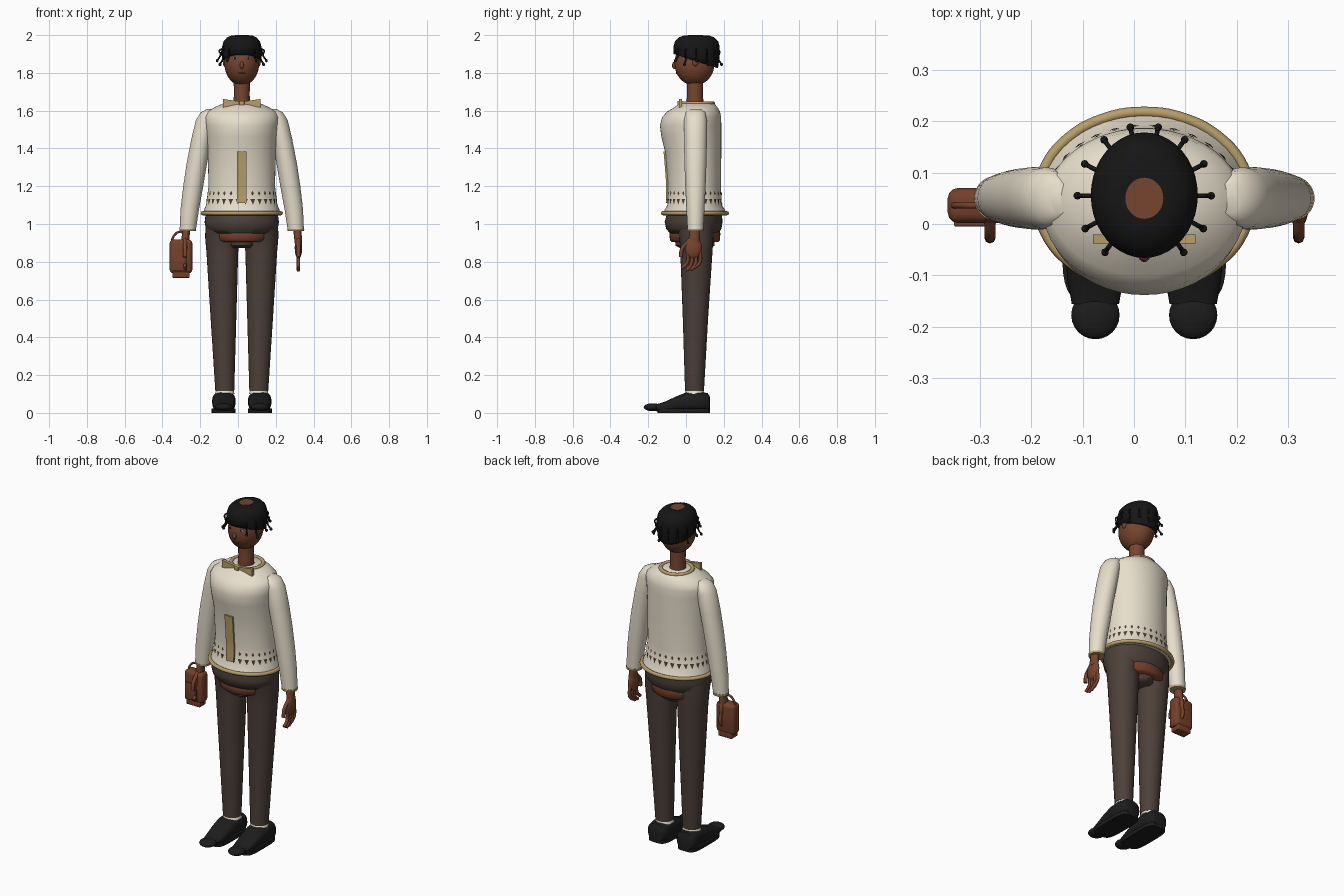
import bpy, bmesh, math
from mathutils import Vector

cube = bpy.data.objects.get("Cube")
if cube:
    bpy.data.objects.remove(cube, do_unlink=True)

CX = 0.02   # body centre line; the bag widens the right side


def material(name, rgb):
    m = bpy.data.materials.new(name)
    m.use_nodes = True
    col = [(c / 255) ** 2.2 for c in rgb] + [1]
    m.diffuse_color = col
    b = m.node_tree.nodes["Principled BSDF"]
    b.inputs["Base Color"].default_value = col
    b.inputs["Roughness"].default_value = 0.8
    return m


SKIN = material("warm brown skin", (118, 70, 50))
HAIR = material("black hair", (28, 28, 29))
SHOE = material("black leather", (34, 34, 35))
KNIT = material("cream knit", (232, 223, 204))
TAN = material("tan trim", (182, 157, 106))
CLOTH = material("dark brown cloth", (78, 66, 60))
BAG = material("brown leather", (116, 66, 47))
MOTIF = material("dark motif", (80, 64, 52))
WHITE = material("eye white", (215, 205, 195))


def finish(name, bm, mat, angle=50):
    bmesh.ops.recalc_face_normals(bm, faces=bm.faces)
    me = bpy.data.meshes.new(name)
    bm.to_mesh(me)
    bm.free()
    ob = bpy.data.objects.new(name, me)
    bpy.context.collection.objects.link(ob)
    me.materials.append(mat)
    bpy.ops.object.select_all(action='DESELECT')
    ob.select_set(True)
    bpy.context.view_layer.objects.active = ob
    bpy.ops.object.shade_smooth_by_angle(angle=math.radians(angle))
    return ob


def spow(v, p):
    return math.copysign(abs(v) ** p, v)


def loft(name, rings, mat, n=32, axis='z', p=1.0, angle=50):
    """Rings of (level, centre x, half x, low, high), stacked along z or y."""
    bm, loops = bmesh.new(), []
    for t, cx, rx, lo, hi in rings:
        loop = []
        for i in range(n):
            a = math.tau * i / n
            u = CX + cx + rx * spow(math.cos(a), p)
            v = (lo + hi) / 2 + (hi - lo) / 2 * spow(math.sin(a), p)
            loop.append(bm.verts.new((u, v, t) if axis == 'z' else (u, t, v)))
        loops.append(loop)
    for a, b in zip(loops, loops[1:]):
        for i in range(n):
            bm.faces.new((a[i], a[(i + 1) % n], b[(i + 1) % n], b[i]))
    bm.faces.new(loops[0])
    bm.faces.new(loops[-1])
    return finish(name, bm, mat, angle)


def ball(name, c, r, mat, n=24):
    bm = bmesh.new()
    bmesh.ops.create_uvsphere(bm, u_segments=n, v_segments=n // 2, radius=1)
    for v in bm.verts:
        v.co = Vector((CX + c[0] + v.co.x * r[0], c[1] + v.co.y * r[1], c[2] + v.co.z * r[2]))
    return finish(name, bm, mat)


def box(name, c, half, mat, bevel=0.0):
    bm = bmesh.new()
    bmesh.ops.create_cube(bm, size=2)
    for v in bm.verts:
        v.co = Vector((CX + c[0] + v.co.x * half[0], c[1] + v.co.y * half[1], c[2] + v.co.z * half[2]))
    if bevel:
        bmesh.ops.bevel(bm, geom=bm.edges[:], offset=bevel, segments=3, profile=0.5, affect='EDGES')
    return finish(name, bm, mat, 35)


def tube(name, pts, r, mat, closed=False):
    cu = bpy.data.curves.new(name, 'CURVE')
    cu.dimensions = '3D'
    cu.bevel_depth, cu.bevel_resolution, cu.resolution_u = r, 2, 5
    cu.use_fill_caps = True
    s = cu.splines.new('BEZIER')
    s.bezier_points.add(len(pts) - 1)
    for bp, q in zip(s.bezier_points, pts):
        bp.co = (CX + q[0], q[1], q[2])
        bp.handle_left_type = bp.handle_right_type = 'AUTO'
    s.use_cyclic_u = closed
    cu.materials.append(mat)
    ob = bpy.data.objects.new(name, cu)
    bpy.context.collection.objects.link(ob)
    return ob


def hoop(name, z, rx, lo, hi, r, mat, n=16):
    pts = [(rx * math.cos(math.tau * i / n),
            (lo + hi) / 2 + (hi - lo) / 2 * math.sin(math.tau * i / n), z) for i in range(n)]
    return tube(name, pts, r, mat, True)


# Sweater body
TORSO = [(1.05, 0, .203, -.12, .215), (1.075, 0, .2, -.113, .207), (1.1, 0, .189, -.099, .19),
         (1.2, 0, .176, -.096, .185), (1.38, 0, .18, -.11, .187), (1.46, 0, .186, -.13, .187),
         (1.52, 0, .192, -.138, .187), (1.565, 0, .197, -.127, .186), (1.595, 0, .185, -.1, .18),
         (1.62, 0, .14, -.058, .165), (1.64, 0, .095, -.032, .148)]
loft("sweater_body", TORSO, KNIT, 48)
hoop("sweater_hem", 1.057, .207, -.122, .217, .011, TAN)
hoop("collar", 1.638, .088, -.025, .143, .011, TAN)


def on_torso(a, z, out=.003):
    for r, s in zip(TORSO, TORSO[1:]):
        if r[0] <= z <= s[0]:
            k = (z - r[0]) / (s[0] - r[0])
            _, _, rx, lo, hi = [p + (q - p) * k for p, q in zip(r, s)]
            return (CX + (rx + out) * math.cos(a),
                    (lo + hi) / 2 + ((hi - lo) / 2 + out) * math.sin(a), z)


# Knitted motif rows: small diamonds above, pointed triangles below
bm = bmesh.new()
COUNT = 30
for i in range(COUNT):
    a = math.tau * i / COUNT
    w = .072
    for shape in ([(-w, 1.133), (w, 1.133), (0, 1.102)],
                  [(-w * .6, 1.163), (0, 1.15), (w * .6, 1.163), (0, 1.175)]):
        bm.faces.new([bm.verts.new(on_torso(a + d, z)) for d, z in shape])
finish("knit_motif", bm, MOTIF)

# Front placket follows the sweater front
bm = bmesh.new()
rows = []
for k in range(9):
    z = 1.11 + .275 * k / 8
    y = on_torso(-math.pi / 2, z, .008)[1]
    rows.append([bm.verts.new((x, yy, z)) for x, yy in
                 ((CX - .026, y + .02), (CX - .026, y), (CX + .026, y), (CX + .026, y + .02))])
for a, b in zip(rows, rows[1:]):
    for i in range(3):
        bm.faces.new((a[i], a[i + 1], b[i + 1], b[i]))
bm.faces.new(rows[0])
bm.faces.new(rows[-1])
finish("front_placket", bm, TAN, 30)

# Bow at the collar
for s in (-1, 1):
    bm = bmesh.new()
    prof = [(.006, 1.633), (.1, 1.617), (.1, 1.662), (.006, 1.648)]
    f = bm.faces.new([bm.verts.new((CX + s * x, -.038, z)) for x, z in prof])
    g = bmesh.ops.extrude_face_region(bm, geom=[f])
    for v in g["geom"]:
        if isinstance(v, bmesh.types.BMVert):
            v.co.y += .018
    finish("bow_wing", bm, TAN, 30)
box("bow_knot", (0, -.032, 1.64), (.014, .014, .012), TAN, .004)

# Hips, exposed band and crotch
loft("hips", [(1.06, 0, .19, -.1, .19), (1.01, 0, .197, -.113, .193), (.975, 0, .19, -.105, .188),
              (.95, 0, .165, -.085, .172)], CLOTH, 40)
loft("hip_band", [(.96, 0, .15, -.083, .18), (.95, 0, .155, -.088, .182),
                  (.915, 0, .145, -.085, .18), (.905, 0, .13, -.075, .17)], BAG, 40)
loft("crotch", [(.93, 0, .08, -.06, .155), (.885, 0, .075, -.055, .15), (.872, 0, .06, -.03, .13)], CLOTH)

# Paired limbs
for s in (-1, 1):
    side = "left" if s > 0 else "right"
    loft(side + "_trouser_leg",
         [(z, s * c, r, lo, hi) for z, c, r, lo, hi in
          ((1.0, .104, .088, -.06, .15), (.93, .104, .09, -.035, .145), (.85, .103, .084, -.03, .14),
           (.5, .097, .068, -.017, .117), (.115, .09, .05, -.005, .095))], CLOTH)
    loft(side + "_sock", [(.12, s * .09, .046, 0, .092), (.1, s * .09, .052, -.007, .098)], KNIT)
    loft(side + "_shoe",
         [(y, s * .095, r, .008, top) for y, r, top in
          ((.127, .042, .085), (.115, .056, .105), (.06, .062, .113), (.0, .062, .108),
           (-.05, .06, .088), (-.11, .054, .06), (-.155, .046, .046))], SHOE, 28, 'y', .75)
    ball(side + "_shoe_toe", (s * .095, -.177, .03), (.047, .047, .021), SHOE)
    loft(side + "_sole", [(0, s * .096, .064, -.15, .127), (.022, s * .096, .064, -.15, .127)],
         SHOE, 32, p=.5, angle=30)
    loft(side + "_sleeve",
         [(z, s * c, r, .05 - d, .05 + d) for z, c, r, d in
          ((1.608, .165, .02, .03), (1.59, .178, .04, .052), (1.55, .19, .053, .06),
           (1.45, .213, .054, .061), (1.32, .238, .054, .058), (1.2, .257, .053, .054),
           (1.08, .275, .049, .048), (.97, .286, .043, .042))], KNIT)
    loft(side + "_cuff", [(.974, s * .286, .045, .006, .094), (.962, s * .286, .044, .007, .093)], TAN)
    # Hands with slightly curled fingers
    hx = s * .3
    loft(side + "_wrist", [(.98, s * .293, .022, .022, .07), (.9, hx, .02, .01, .075)], SKIN, 16)
    ball(side + "_palm", (hx, .038, .875), (.02, .046, .06), SKIN, 16)
    for i in range(4):
        y = .004 + i * .022
        drop = .012 * abs(i - 1.4)
        tube(side + "_finger", [(hx, y, .87), (hx, y + .004, .8), (hx, y - .008, .765 + drop),
                                (hx, y - .027, .75 + drop)], .0095, SKIN)
    tube(side + "_thumb", [(hx, .012, .905), (hx, -.02, .87), (hx, -.027, .825)], .011, SKIN)

# Neck, head and face
loft("neck", [(1.61, 0, .046, .0, .095), (1.68, 0, .042, .005, .09), (1.78, 0, .043, .005, .09)], SKIN)
HC, HR = (0, .045, 1.85), (.092, .106, .117)
ball("head", HC, HR, SKIN, 36)


def face_plate(name, x, z, rx, rz, mat, lift=0.0):
    y = HC[1] - HR[1] * math.sqrt(1 - (x / HR[0]) ** 2 - ((z - HC[2]) / HR[2]) ** 2)
    ball(name, (x, y - lift, z), (rx, .004, rz), mat, 12)


for s in (-1, 1):
    face_plate("eye", s * .036, 1.878, .014, .006, WHITE)
    face_plate("iris", s * .036, 1.878, .006, .006, HAIR, .002)
    face_plate("brow", s * .037, 1.898, .018, .003, HAIR)
    ball("ear", (s * .092, .05, 1.86), (.009, .017, .026), SKIN, 12)
face_plate("mouth", 0, 1.798, .022, .004, MOTIF)
ball("nose", (0, -.062, 1.84), (.011, .012, .02), SKIN, 12)

# Hair cap trimmed along a sloping hairline, with bare crown
hair = loft("hair_cap",
            [(z, 0, r, .056 - d, .056 + d) for z, r, d in
             ((1.78, .09, .105), (1.84, .099, .116), (1.89, .104, .122), (1.94, .104, .122),
              (1.968, .096, .114), (1.988, .078, .094), (1.998, .055, .066), (1.998, .036, .04))], HAIR, 40)
bm = bmesh.new()
bm.from_mesh(hair.data)
cut = bmesh.ops.bisect_plane(bm, geom=bm.verts[:] + bm.edges[:] + bm.faces[:],
                             plane_co=(0, -.065, 1.9), plane_no=(0, .32, 1), clear_inner=True)
bmesh.ops.holes_fill(bm, edges=[e for e in cut["geom_cut"] if isinstance(e, bmesh.types.BMEdge)])
bm.to_mesh(hair.data)
bm.free()
loft("bare_crown", [(1.99, 0, .037, .01, .09), (2.0, 0, .037, .01, .09)], SKIN)

# Beaded locks around the head
for s in (-1, 1):
    for i, deg in enumerate((78, 53, 27, 0, -28, -54)):
        a = math.radians(deg)
        z = 1.845 + .02 * (i % 2)

        def at(k, h):
            return (s * .13 * k * math.cos(a), .055 + .136 * k * math.sin(a), h)
        tube("lock", [at(.74, 1.93), at(.92, 1.915), at(.86, z + .035), at(1, z)], .0045, HAIR)
        ball("lock_bead", at(1, z), (.008, .008, .009), HAIR, 10)

# Handbag
BX = -.322
box("bag_body", (BX, .036, .828), (.06, .034, .09), BAG, .02)
box("bag_base", (BX, .036, .735), (.045, .03, .02), BAG, .005)
box("bag_pocket", (BX - .012, .001, .8), (.036, .006, .05), BAG, .004)
box("bag_clasp", (BX + .025, -.004, .79), (.005, .006, .032), MOTIF)
tube("bag_handle", [(BX - .05, .036, .89), (BX - .042, .036, .93), (BX - .005, .036, .958),
                    (BX + .032, .036, .93), (BX + .038, .036, .89)], .006, BAG)
